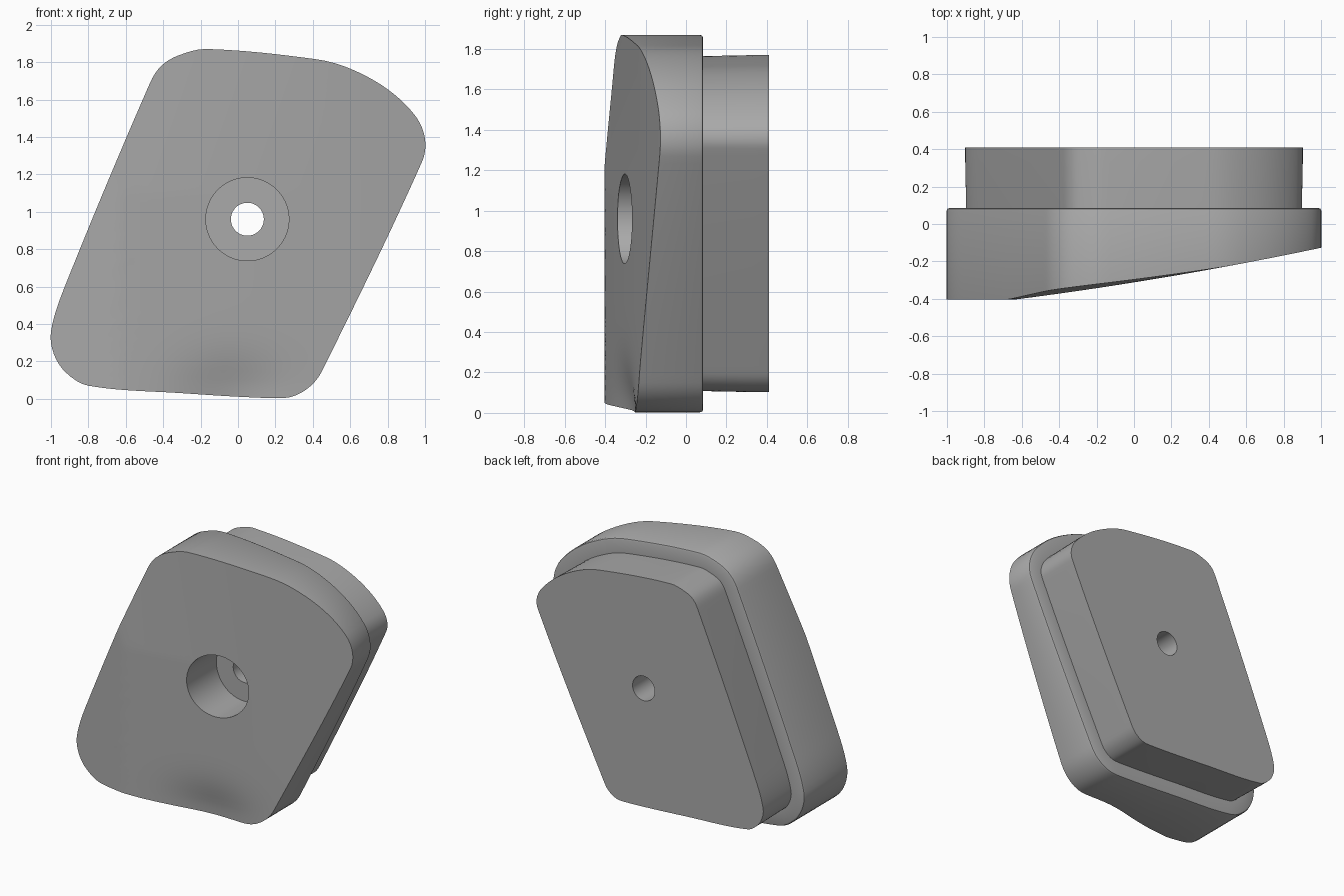
import bpy, bmesh, math
from mathutils import Vector
from mathutils.geometry import interpolate_bezier

if "Cube" in bpy.data.objects:
    bpy.data.objects.remove(bpy.data.objects["Cube"])

GREY = bpy.data.materials.new("plain grey")
GREY.use_nodes = True
GREY.diffuse_color = (0.4, 0.4, 0.4, 1)
GREY.node_tree.nodes["Principled BSDF"].inputs["Base Color"].default_value = GREY.diffuse_color

CENTRE = Vector((0.05, 0.96))   # bolt hole axis in x, z
BORE, HOLE = 0.222, 0.088
BACK, PLUG_BACK, BORE_FLOOR = 0.085, 0.41, 0.0

# Rounded, slanted outline in x, z
KEYS = [Vector(p) for p in (
    (-0.17, 1.87), (0.42, 1.815), (0.6, 1.765), (0.8, 1.655), (0.95, 1.51),
    (1.0, 1.39), (0.985, 1.27), (0.45, 0.15), (0.39, 0.07), (0.3, 0.015),
    (0.2, 0.003), (-0.3, 0.03), (-0.8, 0.07), (-0.92, 0.14), (-0.985, 0.24),
    (-1.0, 0.36), (-0.93, 0.59), (-0.47, 1.69), (-0.41, 1.78), (-0.32, 1.835))]


def smooth_outline(keys):
    count = len(keys)
    tangent = [(keys[(i + 1) % count] - keys[i - 1]).normalized() for i in range(count)]
    points = []
    for i in range(count):
        j = (i + 1) % count
        a, b = keys[i], keys[j]
        length = (b - a).length
        steps = max(4, int(length / 0.04))
        curve = interpolate_bezier(a, a + tangent[i] * length / 3,
                                   b - tangent[j] * length / 3, b, steps + 1)
        points += [Vector(p[:2]) for p in curve[:-1]]
    return points


def inset(points, distance):
    result = []
    for i, p in enumerate(points):
        along = (points[(i + 1) % len(points)] - points[i - 1]).normalized()
        result.append(p + Vector((along.y, -along.x)) * distance)
    return result


def circle(radius):
    return [CENTRE + (p - CENTRE).normalized() * radius for p in OUTLINE]


def front_y(p):
    # Sloping front with a flatter left side, eased top and a dent at the bottom
    x, z = p
    y = -0.312 + 0.16 * x + 0.025 * x * x
    y += 0.04 * max(0, z - 1.1) * min(1, max(0, 0.5 - x))
    y += 0.05 * math.exp(-((x + 0.02) / 0.28) ** 2 - (z / 0.2) ** 2)
    return max(y, -0.403)


def flat(points, y):
    return [(p.x, y, p.y) for p in points]


def loft(name, rings):
    bm = bmesh.new()
    loops = [[bm.verts.new(co) for co in ring] for ring in rings]
    for a, b in zip(loops, loops[1:]):
        for i in range(len(a)):
            j = (i + 1) % len(a)
            bm.faces.new((a[i], a[j], b[j], b[i]))
    bmesh.ops.recalc_face_normals(bm, faces=bm.faces)
    # Face the back-facing surfaces outward
    if max(bm.faces, key=lambda f: f.calc_center_median().y * abs(f.normal.y)).normal.y < 0:
        bmesh.ops.reverse_faces(bm, faces=bm.faces)
    mesh = bpy.data.meshes.new(name)
    bm.to_mesh(mesh)
    bm.free()
    mesh.materials.append(GREY)
    obj = bpy.data.objects.new(name, mesh)
    bpy.context.collection.objects.link(obj)
    bpy.ops.object.select_all(action="DESELECT")
    obj.select_set(True)
    bpy.context.view_layer.objects.active = obj
    bpy.ops.object.shade_smooth_by_angle(angle=math.radians(30))
    return obj


OUTLINE = smooth_outline(KEYS)
plug_base = inset(OUTLINE, 0.105)
plug_outline = inset(OUTLINE, 0.1)

# Front body: counterbore, sculpted front, side wall, rounded back edge
body = [flat(circle(HOLE), BORE_FLOOR), flat(circle(BORE), BORE_FLOOR)]
RINGS = 16
for k in range(RINGS + 1):
    ring = [a.lerp(b, k / RINGS) for a, b in zip(circle(BORE), OUTLINE)]
    body.append([(p.x, front_y(p), p.y) for p in ring])
body += [flat(OUTLINE, BACK - 0.015), flat(inset(OUTLINE, 0.005), BACK - 0.004),
         flat(inset(OUTLINE, 0.015), BACK), flat(plug_base, BACK)]
loft("front_body", body)

# Rear plug with the through hole
loft("rear_plug", [flat(plug_base, BACK), flat(plug_outline, PLUG_BACK - 0.08),
                   flat(plug_outline, PLUG_BACK), flat(circle(HOLE), PLUG_BACK),
                   flat(circle(HOLE), BORE_FLOOR)])
